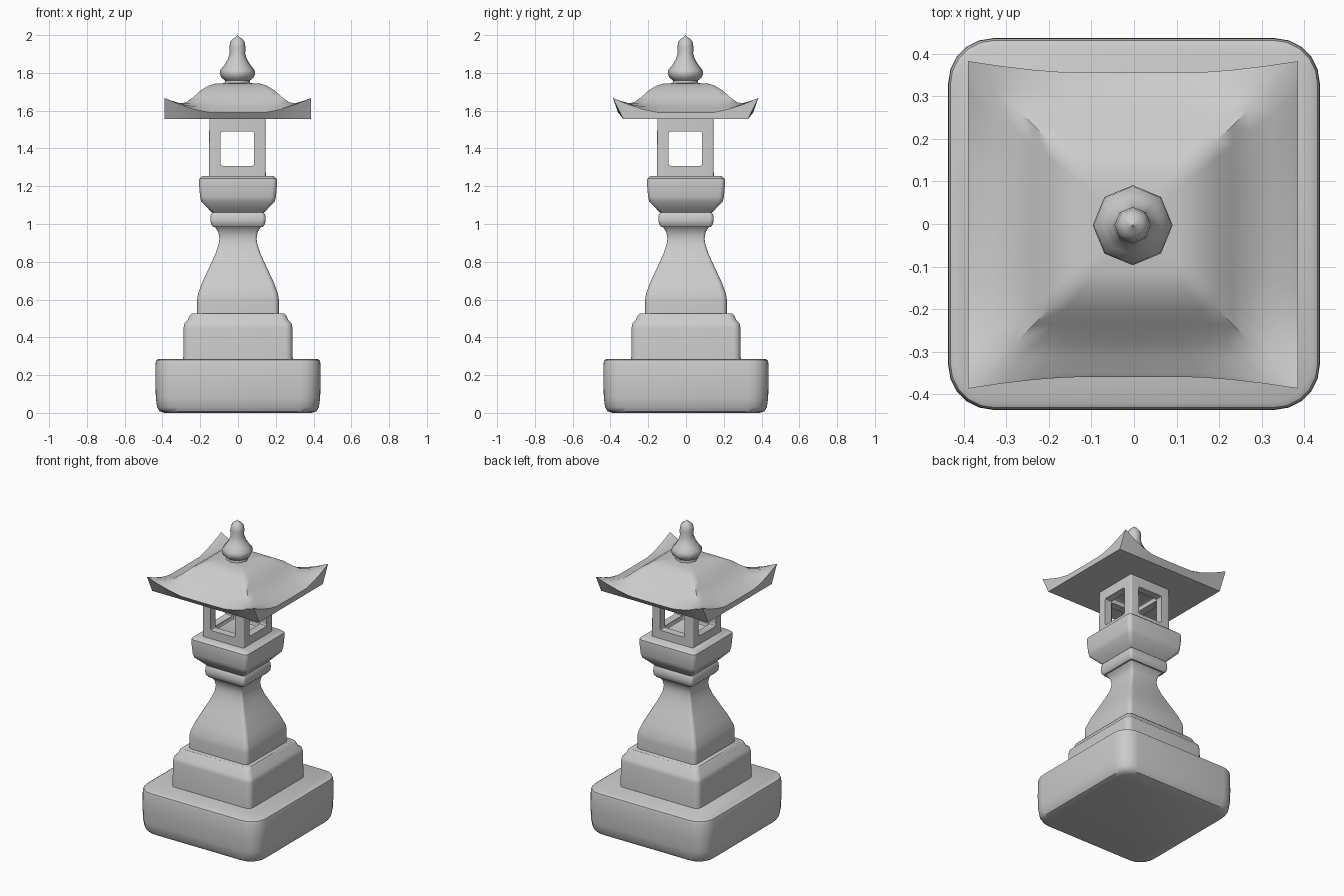
import bpy, bmesh, math

if "Cube" in bpy.data.objects:
    bpy.data.objects.remove(bpy.data.objects["Cube"])

GREY = (0.6, 0.6, 0.6, 1)
stone = bpy.data.materials.new("stone grey")
stone.use_nodes = True
stone.diffuse_color = GREY
stone.node_tree.nodes["Principled BSDF"].inputs["Base Color"].default_value = GREY


def loft(name, rings, angle=40, offset=0.0):
    """Skin a stack of equal point rings, cap both ends and shade by angle."""
    bm = bmesh.new()
    loops = [[bm.verts.new(p) for p in ring] for ring in rings]
    n = len(loops[0])
    for low, high in zip(loops, loops[1:]):
        for i in range(n):
            j = (i + 1) % n
            bm.faces.new((low[i], low[j], high[j], high[i]))
    bm.faces.new(loops[0][::-1])
    bm.faces.new(loops[-1])
    bmesh.ops.recalc_face_normals(bm, faces=bm.faces)
    mesh = bpy.data.meshes.new(name)
    bm.to_mesh(mesh)
    bm.free()
    mesh.materials.append(stone)
    obj = bpy.data.objects.new(name, mesh)
    bpy.context.collection.objects.link(obj)
    obj.location = (offset, offset, 0)
    bpy.ops.object.select_all(action="DESELECT")
    obj.select_set(True)
    bpy.context.view_layer.objects.active = obj
    bpy.ops.object.shade_smooth_by_angle(angle=math.radians(angle))
    return obj


def rounded_square(half, z, radius, steps=5):
    c = half - radius
    ring = []
    for k in range(4):
        for s in range(steps + 1):
            a = math.pi / 2 * (k + s / steps)
            sx = 1 if k in (0, 3) else -1
            sy = 1 if k < 2 else -1
            ring.append((sx * c + radius * math.cos(a), sy * c + radius * math.sin(a), z))
    return ring


def square_part(name, profile, rounding, offset=0.0, angle=40):
    return loft(name, [rounded_square(h, z, h * rounding) for h, z in profile], angle, offset)


# Stepped plinth
square_part("base", [(0.39, 0), (0.415, 0.008), (0.428, 0.03), (0.435, 0.08), (0.437, 0.16),
                     (0.436, 0.265), (0.432, 0.279), (0.42, 0.286)], 0.24)
square_part("lower_step", [(0.29, 0.28), (0.288, 0.45), (0.283, 0.475), (0.265, 0.492),
                           (0.257, 0.515), (0.245, 0.527)], 0.13)

# Waisted shaft
square_part("shaft", [(0.216, 0.52), (0.216, 0.60), (0.212, 0.63), (0.19, 0.69), (0.15, 0.775),
                      (0.118, 0.845), (0.103, 0.89), (0.098, 0.925), (0.105, 0.96),
                      (0.123, 0.985), (0.135, 0.995)], 0.13)

# Collar and flared platform
square_part("collar", [(0.132, 0.985), (0.143, 1.0), (0.146, 1.02), (0.144, 1.048),
                       (0.136, 1.062), (0.14, 1.08)], 0.13)
square_part("platform", [(0.138, 1.06), (0.152, 1.075), (0.195, 1.12), (0.201, 1.145),
                         (0.207, 1.22), (0.205, 1.24), (0.19, 1.253)], 0.13)

# Lantern chamber, hollow with an opening on each side
chamber = square_part("light_chamber", [(0.15, 1.245), (0.149, 1.56)], 0.06, -0.003)


def cut(name, sx, sy, z0, z1):
    bpy.ops.mesh.primitive_cube_add(size=1, location=(-0.003, -0.003, (z0 + z1) / 2))
    cutter = bpy.context.object
    cutter.name = name
    cutter.dimensions = (sx, sy, z1 - z0)
    cutter.hide_render = True
    cutter.hide_viewport = False
    bpy.ops.object.transform_apply(location=False, rotation=False, scale=True)
    bevel = cutter.modifiers.new("Bevel", "BEVEL")
    bevel.width = 0.012
    bevel.segments = 2
    cutter.data.materials.append(stone)
    bpy.context.view_layer.objects.active = chamber
    mod = chamber.modifiers.new(name, "BOOLEAN")
    mod.object = cutter
    mod.solver = "EXACT"
    bpy.ops.object.modifier_apply(modifier=mod.name)
    bpy.data.objects.remove(cutter)


cut("chamber_hollow", 0.2, 0.2, 1.28, 1.52)
cut("window_across", 0.6, 0.178, 1.307, 1.49)
cut("window_through", 0.178, 0.6, 1.307, 1.49)
bpy.ops.object.select_all(action="DESELECT")
chamber.select_set(True)
bpy.context.view_layer.objects.active = chamber
bpy.ops.object.shade_smooth_by_angle(angle=math.radians(35))


# Roof with upturned corners
def roof_ring(hx, y_mid, y_corner, z_mid, z_corner):
    ring = []
    ts = (-1, -0.8, -0.6, -0.4, 0, 0.4, 0.6, 0.8)
    for side in range(4):
        for t in ts:
            lift = max(0, (abs(t) - 0.35) / 0.65) ** 1.5
            z = z_mid + (z_corner - z_mid) * lift
            y = y_mid + (y_corner - y_mid) * lift
            ring.append([(hx, t * y_corner, z), (-t * hx, y, z),
                         (-hx, -t * y_corner, z), (t * hx, -y, z)][side])
    return ring


roof = [(0.388, 0.33, 0.33, 1.555, 1.555),
        (0.388, 0.358, 0.385, 1.59, 1.667),
        (0.375, 0.348, 0.372, 1.597, 1.66),
        (0.33, 0.31, 0.325, 1.613, 1.638),
        (0.275, 0.275, 0.275, 1.64, 1.643),
        (0.235, 0.235, 0.235, 1.672, 1.672),
        (0.195, 0.195, 0.195, 1.708, 1.708),
        (0.155, 0.155, 0.155, 1.732, 1.732),
        (0.115, 0.115, 0.115, 1.744, 1.744),
        (0.05, 0.05, 0.05, 1.746, 1.746)]
loft("roof", [roof_ring(*r) for r in roof], 45, -0.002)


# Eight-sided gourd finial
def octagon(radius, z):
    return [(radius * math.cos(i * math.pi / 4), radius * math.sin(i * math.pi / 4), z)
            for i in range(8)]


gourd = [(0.068, 1.74), (0.066, 1.76), (0.085, 1.775), (0.094, 1.795), (0.091, 1.815),
         (0.07, 1.84), (0.052, 1.87), (0.041, 1.9), (0.043, 1.935), (0.038, 1.965),
         (0.022, 1.983), (0.008, 1.99), (0.001, 2.0)]
loft("finial", [octagon(*p) for p in gourd], 50, -0.003)
